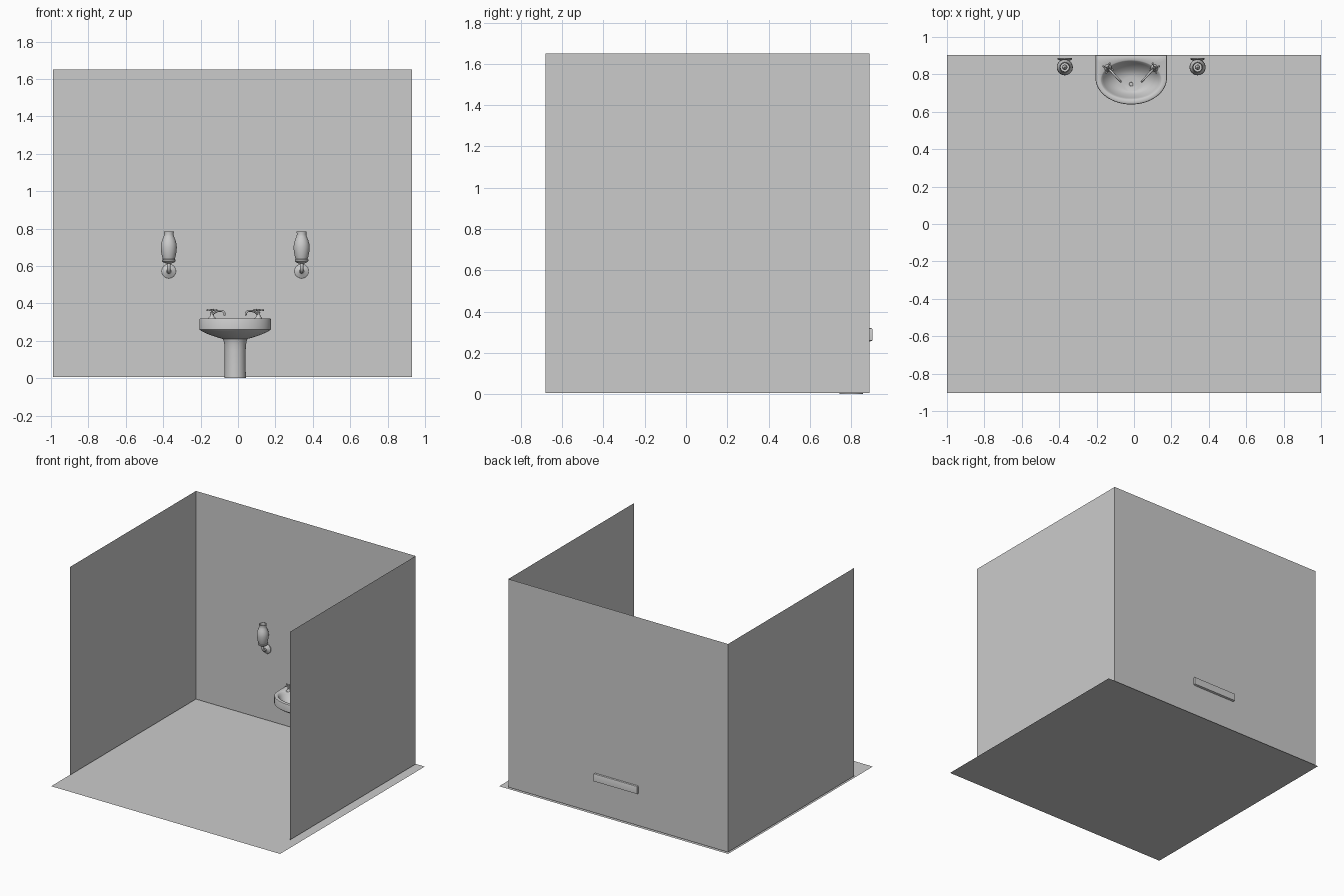
import bpy, bmesh
from math import sin, cos, tan, pi, radians

if "Cube" in bpy.data.objects:
    bpy.data.objects.remove(bpy.data.objects["Cube"])

CX = -0.015      # symmetry line of the sink and lamps
WALL_Y = 0.889   # back wall
N = 64


def finish(name, bm, smooth=True, angle=35, recalc=True):
    if recalc:
        bmesh.ops.recalc_face_normals(bm, faces=bm.faces)
    me = bpy.data.meshes.new(name)
    bm.to_mesh(me)
    bm.free()
    ob = bpy.data.objects.new(name, me)
    bpy.context.collection.objects.link(ob)
    if smooth:
        bpy.ops.object.select_all(action='DESELECT')
        ob.select_set(True)
        bpy.context.view_layer.objects.active = ob
        bpy.ops.object.shade_smooth_by_angle(angle=radians(angle))
    return ob


def plane(name, pts):
    bm = bmesh.new()
    bm.faces.new([bm.verts.new(p) for p in pts])
    finish(name, bm, smooth=False, recalc=False)


def loft(name, rings, cap_start=True, cap_end=True, angle=35):
    bm = bmesh.new()
    loops = [[bm.verts.new(p) for p in r] for r in rings]
    n = len(loops[0])
    for a, b in zip(loops, loops[1:]):
        for i in range(n):
            j = (i + 1) % n
            bm.faces.new((a[i], a[j], b[j], b[i]))
    if cap_start:
        bm.faces.new(loops[0])
    if cap_end:
        bm.faces.new(loops[-1])
    return finish(name, bm, angle=angle)


def ellipse(cx, cy, rx, ry, z, n=N):
    return [(cx + rx * cos(2 * pi * i / n), cy + ry * sin(2 * pi * i / n), z) for i in range(n)]


def lathe(name, x, y, profile, n=32, axis='Z', z=0, caps=(True, True)):
    """Profile of (radius, height); axis 'Y' turns heights into distance out from the wall."""
    rings = []
    for r, h in profile:
        if axis == 'Z':
            rings.append(ellipse(x, y, r, r, z + h, n))
        else:
            rings.append([(px, y - h, z + pz) for px, pz, _ in ellipse(x, 0, r, r, 0, n)])
    return loft(name, rings, *caps)


def tube(name, pts, radius):
    cu = bpy.data.curves.new(name, 'CURVE')
    cu.dimensions = '3D'
    cu.bevel_depth = radius
    cu.bevel_resolution = 3
    cu.use_fill_caps = True
    cu.resolution_u = 8
    sp = cu.splines.new('BEZIER')
    sp.bezier_points.add(len(pts) - 1)
    for bp, p in zip(sp.bezier_points, pts):
        bp.co = p
        bp.handle_left_type = bp.handle_right_type = 'AUTO'
    ob = bpy.data.objects.new(name, cu)
    bpy.context.collection.objects.link(ob)
    return ob


# Floor and three single-sided walls
L, R, F, B, T = -0.99, 0.93, -0.68, WALL_Y, 1.65
plane("floor", [(-1, -0.903, 0), (1, -0.903, 0), (1, 0.903, 0), (-1, 0.903, 0)])
Z0 = 0.006
plane("back_wall", [(L, B, Z0), (R, B, Z0), (R, B, T), (L, B, T)])
plane("left_wall", [(L, F, Z0), (L, B, Z0), (L, B, T), (L, F, T)])
plane("right_wall", [(R, B, Z0), (R, F, Z0), (R, F, T), (R, B, T)])


# Basin: D-shaped outline with straight back and elliptical front
def d_ring(z, inset=0.0, back=0.903):
    a, cy, b = 0.191 - inset, 0.78, 0.141 - inset
    h = back - inset - cy
    pts = []
    for i in range(N):
        t = 2 * pi * i / N
        if sin(t) <= 1e-6:
            x, y = a * cos(t), b * sin(t)
        elif abs(cos(t)) >= sin(t) - 1e-6:
            x, y = (a if cos(t) > 0 else -a), h * abs(tan(t))
        else:
            x, y = a * cos(t) / sin(t), h
        pts.append((CX + x, cy + y, z))
    return pts


def blend(r1, r2, f, z):
    return [(p[0] + (q[0] - p[0]) * f, p[1] + (q[1] - p[1]) * f, z) for p, q in zip(r1, r2)]


PED_Y = 0.80
neck = ellipse(CX, PED_Y, 0.066, 0.066, 0.21)
low = d_ring(0.26, 0, WALL_Y - 0.002)
rings = [neck]
for f, z in ((0.8, 0.217), (0.6, 0.225), (0.4, 0.234), (0.2, 0.245), (0.07, 0.254)):
    rings.append(blend(low, neck, f, z))
rings += [d_ring(0.26), d_ring(0.313), d_ring(0.318, 0.002), d_ring(0.32, 0.006)]
for rx, ry, y, z in ((0.164, 0.107, 0.770, 0.32), (0.158, 0.102, 0.770, 0.316),
                     (0.148, 0.094, 0.768, 0.300), (0.130, 0.082, 0.765, 0.278),
                     (0.105, 0.066, 0.760, 0.258), (0.075, 0.052, 0.755, 0.246),
                     (0.043, 0.040, 0.748, 0.242)):
    rings.append(ellipse(CX, y, rx, ry, z))
loft("basin", rings, angle=40)
lathe("drain", CX, 0.748, [(0.016, 0.241), (0.016, 0.244), (0.011, 0.2445), (0.009, 0.243)])

# Pedestal
lathe("pedestal", CX, PED_Y, [(0.057, 0.0), (0.056, 0.06), (0.056, 0.15), (0.058, 0.18),
                              (0.062, 0.20), (0.066, 0.211)], n=48)

# Two taps, mirrored about the sink centre
for side, label in ((-1, "left"), (1, "right")):
    x, y = CX + side * 0.124, 0.834
    lathe(label + "_tap_body", x, y,
          [(0.020, 0.318), (0.019, 0.323), (0.011, 0.332), (0.009, 0.345), (0.011, 0.35),
           (0.006, 0.356), (0.006, 0.368), (0.004, 0.371)], n=20)
    tube(label + "_tap_spout",
         [(x, y, 0.340), (x - side * 0.022, y - 0.023, 0.355), (x - side * 0.046, y - 0.049, 0.360),
          (x - side * 0.064, y - 0.068, 0.352), (x - side * 0.068, y - 0.073, 0.336)], 0.0055)
    for k in range(2):
        ang = radians(20 + 90 * k) * side
        dx, dy = 0.026 * cos(ang), 0.026 * sin(ang)
        tube(f"{label}_tap_handle_{k}", [(x - dx, y - dy, 0.364), (x + dx, y + dy, 0.364)], 0.003)
        for s in (-1, 1):
            bm = bmesh.new()
            bmesh.ops.create_uvsphere(bm, u_segments=12, v_segments=8, radius=0.0055)
            bmesh.ops.translate(bm, verts=bm.verts, vec=(x + s * dx, y + s * dy, 0.364))
            finish(f"{label}_tap_knob_{k}", bm, angle=60)

# Two wall lamps
for side, label in ((-1, "left"), (1, "right")):
    x, y = CX + side * 0.355, 0.838
    lathe(label + "_lamp_rosette", x, WALL_Y,
          [(0.038, 0.001), (0.038, 0.008), (0.032, 0.013), (0.018, 0.016), (0.012, 0.022)],
          axis='Y', z=0.572)
    tube(label + "_lamp_arm", [(x, WALL_Y - 0.01, 0.572), (x, y + 0.018, 0.571),
                               (x, y + 0.003, 0.582), (x, y, 0.625)], 0.0095)
    lathe(label + "_lamp_holder", x, y,
          [(0.012, 0.612), (0.030, 0.620), (0.036, 0.626), (0.036, 0.634), (0.030, 0.637)])
    # glass chimney: open top with an inner wall
    outer = [(0.031, 0.634), (0.036, 0.650), (0.041, 0.675), (0.043, 0.700), (0.041, 0.720),
             (0.035, 0.740), (0.028, 0.757), (0.025, 0.768), (0.027, 0.784)]
    inner = [(r - 0.003, h) for r, h in reversed(outer)]
    inner[-1] = (0.028, 0.638)
    lathe(label + "_lamp_shade", x, y, outer + inner)
    lathe(label + "_lamp_bulb", x, y, [(0.010, 0.637), (0.010, 0.665), (0.014, 0.685),
                                       (0.013, 0.705), (0.008, 0.722), (0.002, 0.732)], n=20)
